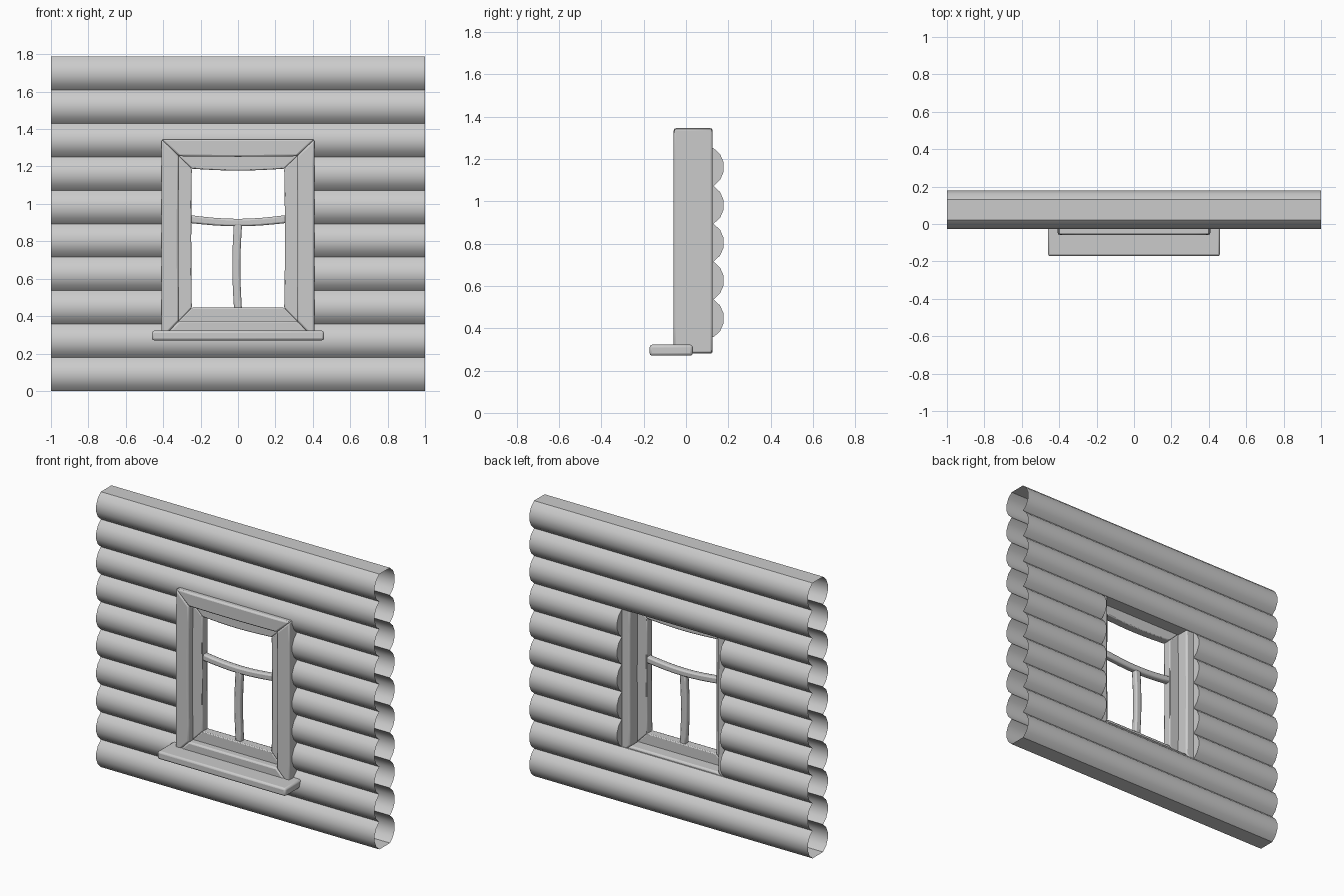
import bpy, bmesh, math
from mathutils import Vector

if "Cube" in bpy.data.objects:
    bpy.data.objects.remove(bpy.data.objects["Cube"])

LOG_H, R, YC, HALF = 0.1787, 0.1045, 0.076, 0.37   # log height, radius, wall centre, half opening


def finish(name, bm, angle, bevel=0.0):
    mesh = bpy.data.meshes.new(name)
    bm.to_mesh(mesh)
    bm.free()
    ob = bpy.data.objects.new(name, mesh)
    bpy.context.collection.objects.link(ob)
    bpy.ops.object.select_all(action='DESELECT')
    ob.select_set(True)
    bpy.context.view_layer.objects.active = ob
    bpy.ops.object.shade_smooth_by_angle(angle=math.radians(angle))
    if bevel:
        m = ob.modifiers.new("soft_edges", 'BEVEL')
        m.width, m.segments, m.limit_method = bevel, 2, 'ANGLE'
        m.angle_limit = math.radians(40)
    return ob


def face(bm, pts, outward):
    f = bm.faces.new([bm.verts.new(p) for p in pts])
    f.normal_update()
    if f.normal.dot(Vector(outward)) < 0:
        f.normal_flip()


def arc(row, side):
    """Front (side -1) or back (side 1) profile of one log as (y, z) points."""
    half = math.asin(LOG_H / 2 / R)
    zc = (row + 0.5) * LOG_H
    return [(YC + side * R * math.cos(a), zc + R * math.sin(a))
            for a in (half * (k / 2.5 - 1) for k in range(6))]


# Log wall: rounded front and back skins, open at the outer ends
bm = bmesh.new()
for row in range(10):
    spans = [(-1, -HALF), (HALF, 1)] if 2 <= row <= 6 else [(-1, 1)]
    for x0, x1 in spans:
        for side in (-1, 1):
            p = arc(row, side)
            for (ya, za), (yb, zb) in zip(p, p[1:]):
                face(bm, [(x0, ya, za), (x1, ya, za), (x1, yb, zb), (x0, yb, zb)], (0, side, 0))
    if len(spans) == 2:                       # log ends facing the opening
        loop = arc(row, -1) + arc(row, 1)[::-1]
        for s in (-1, 1):
            face(bm, [(s * HALF, y, z) for y, z in loop], (-s, 0, 0))
# Flat top, bottom and opening strips
d = abs(arc(0, 1)[0][0] - YC)
for z, hx, n in ((0, 1, -1), (10 * LOG_H, 1, 1), (2 * LOG_H, HALF, 1), (7 * LOG_H, HALF, -1)):
    face(bm, [(-hx, YC - d, z), (hx, YC - d, z), (hx, YC + d, z), (-hx, YC + d, z)], (0, 0, n))
bmesh.ops.remove_doubles(bm, verts=bm.verts, dist=1e-4)
finish("log_wall", bm, 40)


def plank(name, a, b, y0, y1, bevel):
    """Board between two xz edge lines a and b, running from depth y0 to y1."""
    bm = bmesh.new()
    rings = [[bm.verts.new(p) for p in ((ax, y0, az), (bx, y0, bz), (bx, y1, bz), (ax, y1, az))]
             for (ax, az), (bx, bz) in zip(a, b)]
    for r, s in zip(rings, rings[1:]):
        for i in range(4):
            j = (i + 1) % 4
            bm.faces.new((r[i], r[j], s[j], s[i]))
    bm.faces.new(rings[0])
    bm.faces.new(rings[-1][::-1])
    bmesh.ops.recalc_face_normals(bm, faces=bm.faces)
    return finish(name, bm, 35, bevel)


def line(p, q, bow=(0, 0), n=8):
    """Straight run from p to q, bowed by a smooth offset in the middle."""
    return [tuple(p[k] + (q[k] - p[k]) * t + bow[k] * math.sin(math.pi * t) for k in (0, 1))
            for t in (i / n for i in range(n + 1))]


def corners(hx, z0, z1):
    return [(-hx, z0), (hx, z0), (hx, z1), (-hx, z1)]


def mitred_frame(prefix, outer, inner, y0, y1, bevel, bows):
    o, i = corners(*outer), corners(*inner)
    for k, part in enumerate(("bottom", "right", "top", "left")):
        j = (k + 1) % 4
        plank(prefix + "_" + part, line(o[k], o[j]), line(i[k], i[j], bows[k]), y0, y1, bevel)


# Outer casing and the slightly warped inner sash
mitred_frame("casing", (0.408, 0.28, 1.345), (0.315, 0.375, 1.255), -0.058, 0.126, 0.01,
             [(0, 0), (0.003, 0), (0, -0.003), (-0.003, 0)])
mitred_frame("sash", (0.33, 0.36, 1.27), (0.247, 0.445, 1.188), -0.012, 0.046, 0.006,
             [(0, 0), (0.004, 0), (0, -0.01), (-0.003, 0)])

# Sagging crossbar and bent upright
plank("crossbar", line((-0.26, 0.898), (0.26, 0.898), (0, -0.018)),
      line((-0.26, 0.94), (0.26, 0.94), (0, -0.02)), 0.0, 0.042, 0.009)
plank("upright", line((-0.021, 0.435), (-0.022, 0.895), (-0.009, 0)),
      line((0.021, 0.435), (0.022, 0.895), (-0.009, 0)), 0.0, 0.04, 0.009)

# Window sill
plank("sill", [(-0.46, 0.27), (0.46, 0.27)], [(-0.46, 0.322), (0.46, 0.322)], -0.172, 0.032, 0.012)
